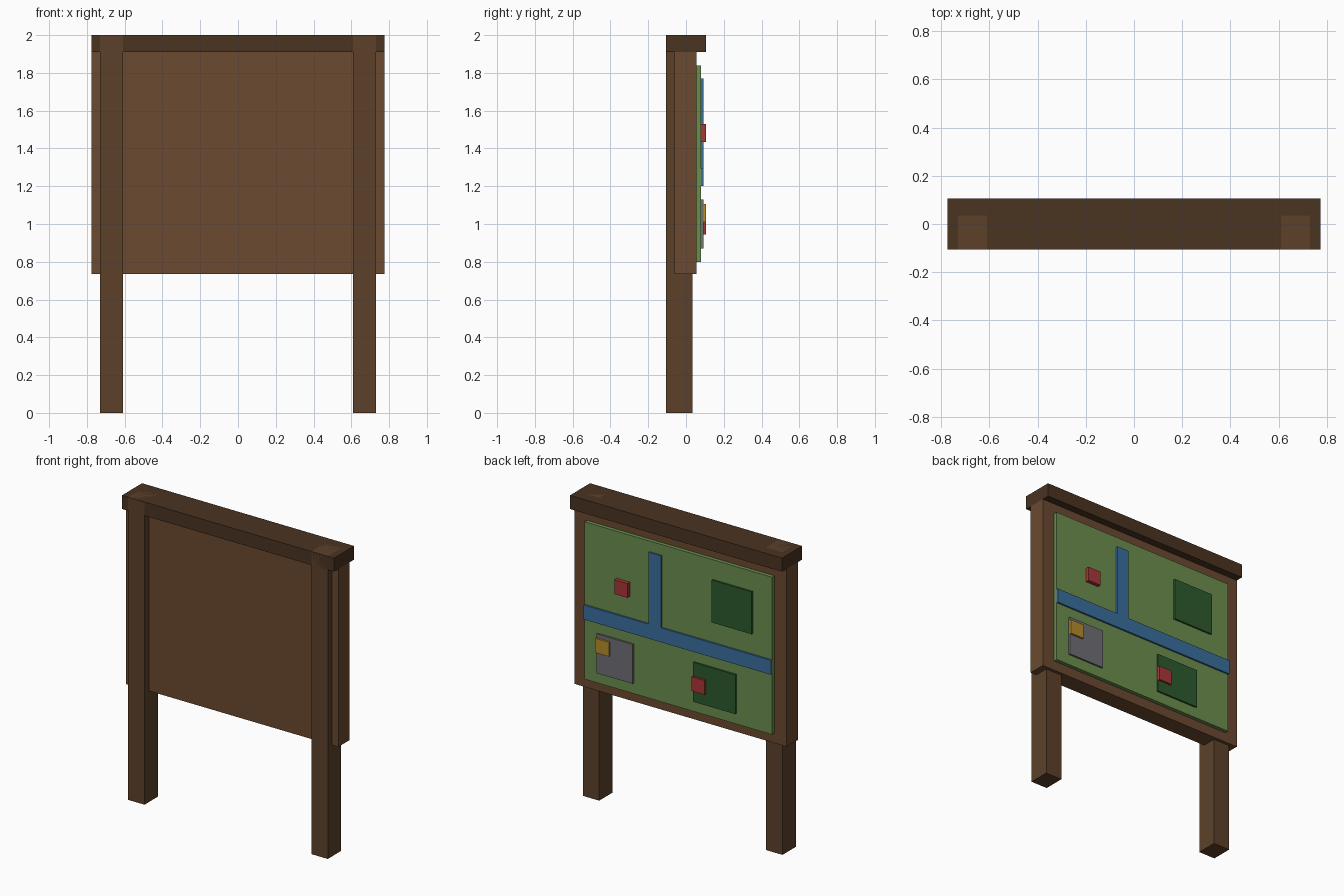
import bpy

if "Cube" in bpy.data.objects:
    bpy.data.objects.remove(bpy.data.objects["Cube"])


def material(name, rgb):
    # sRGB 0-255 to linear colour
    m = bpy.data.materials.new(name)
    m.diffuse_color = [((c / 255 + 0.055) / 1.055) ** 2.4 for c in rgb] + [1]
    m.use_nodes = True
    m.node_tree.nodes["Principled BSDF"].inputs["Base Color"].default_value = m.diffuse_color
    return m


def box(name, x, y, z, mat):
    # Box given by its (min, max) range on each axis
    bpy.ops.mesh.primitive_cube_add(size=1, location=[sum(r) / 2 for r in (x, y, z)])
    ob = bpy.context.object
    ob.name = name
    ob.scale = [r[1] - r[0] for r in (x, y, z)]
    bpy.ops.object.transform_apply(location=False, rotation=False, scale=True)
    ob.data.materials.append(mat)
    return ob


board_wood = material("board_wood", (107, 74, 48))
post_wood = material("post_wood", (92, 64, 42))
cap_wood = material("cap_wood", (74, 51, 33))
grass = material("grass", (107, 142, 78))
water = material("water", (58, 110, 158))
forest = material("forest", (45, 90, 45))
stone = material("stone", (112, 112, 118))
red = material("red", (170, 54, 54))
yellow = material("yellow", (184, 140, 42))

# Posts, panel and cap rail
for side, x in (("left", (-0.73, -0.61)), ("right", (0.61, 0.73))):
    box(side + "_post", x, (-0.105, 0.035), (0, 2), post_wood)
box("board", (-0.775, 0.775), (-0.06, 0.055), (0.735, 1.91), board_wood)
box("cap_rail", (-0.775, 0.775), (-0.105, 0.105), (1.91, 2), cap_wood)

# Map sheet on the back face
box("map_sheet", (-0.685, 0.685), (0.055, 0.08), (0.80, 1.84), grass)

# Raised map areas
AREA_Y = (0.08, 0.092)
for name, x, z, mat in (
    ("river", (-0.685, 0.685), (1.20, 1.295), water),
    ("river_branch", (0.12, 0.21), (1.295, 1.77), water),
    ("upper_forest", (-0.545, -0.25), (1.43, 1.71), forest),
    ("lower_forest", (-0.425, -0.115), (0.87, 1.13), forest),
    ("town", (0.325, 0.59), (0.87, 1.13), stone),
):
    box(name, x, AREA_Y, z, mat)

# Marker blocks
for name, x, z, mat in (
    ("upper_red_marker", (0.355, 0.45), (1.435, 1.53), red),
    ("lower_red_marker", (-0.21, -0.115), (0.945, 1.04), red),
    ("yellow_marker", (0.49, 0.59), (1.01, 1.105), yellow),
):
    box(name, x, (0.08, 0.105), z, mat)
